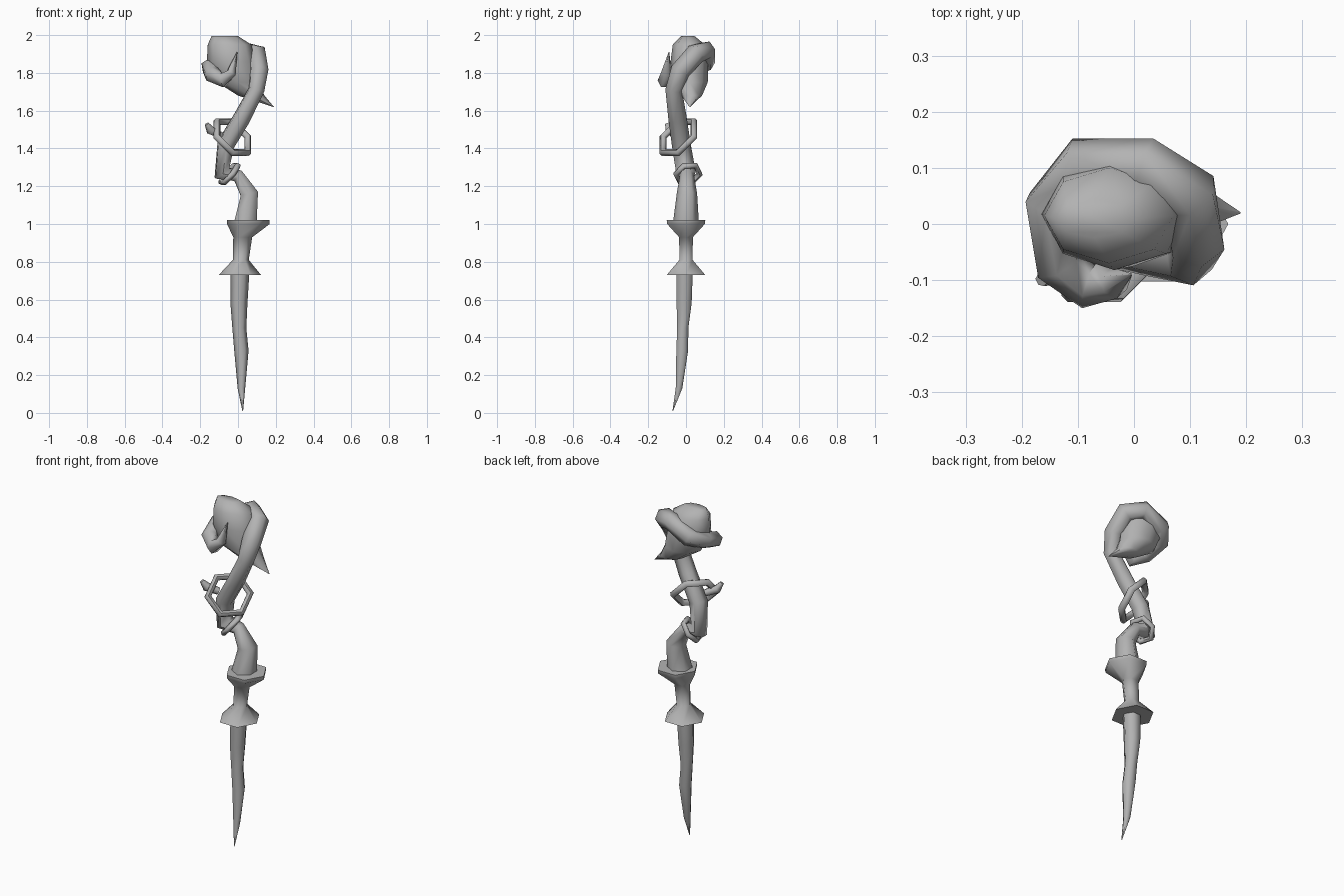
import bpy, bmesh, math
from mathutils import Vector

if "Cube" in bpy.data.objects:
    bpy.data.objects.remove(bpy.data.objects["Cube"])

grey = bpy.data.materials.new("stone_grey")
grey.use_nodes = True
grey.diffuse_color = (0.45, 0.45, 0.45, 1)
grey.node_tree.nodes["Principled BSDF"].inputs["Base Color"].default_value = (0.45, 0.45, 0.45, 1)


def finish(bm, name, angle=65):
    bmesh.ops.recalc_face_normals(bm, faces=bm.faces)
    mesh = bpy.data.meshes.new(name)
    bm.to_mesh(mesh)
    bm.free()
    ob = bpy.data.objects.new(name, mesh)
    bpy.context.collection.objects.link(ob)
    mesh.materials.append(grey)
    bpy.ops.object.select_all(action='DESELECT')
    ob.select_set(True)
    bpy.context.view_layer.objects.active = ob
    bpy.ops.object.shade_smooth_by_angle(angle=math.radians(angle))
    return ob


def skin(bm, rings, closed=False):
    """Join successive vertex rings, and cap the ends of an open tube."""
    n = len(rings[0])
    pairs = list(zip(rings, rings[1:])) + ([(rings[-1], rings[0])] if closed else [])
    for a, b in pairs:
        for i in range(n):
            j = (i + 1) % n
            bm.faces.new((a[i], a[j], b[j], b[i]))
    if not closed:
        bm.faces.new(rings[0])
        bm.faces.new(rings[-1])


def stack(name, sections, sides=6, turn=0.0):
    """Level sections given as (x, y, z, x radius, y radius)."""
    bm = bmesh.new()
    angles = [math.tau * i / sides + turn for i in range(sides)]
    skin(bm, [[bm.verts.new((x + rx * math.cos(a), y + ry * math.sin(a), z)) for a in angles]
              for x, y, z, rx, ry in sections])
    return finish(bm, name)


def sweep(name, path, sides=6, closed=False):
    """Tube along (x, y, z, radius) points, with a carried frame."""
    bm = bmesh.new()
    pts = [Vector(p[:3]) for p in path]
    n, side, rings = len(pts), Vector((0, 1, 0)), []
    for k, p in enumerate(pts):
        before = pts[(k - 1) % n] if closed or k else p
        after = pts[(k + 1) % n] if closed or k < n - 1 else p
        t = ((after - p).normalized() + (p - before).normalized()).normalized()
        side = (side - t * side.dot(t)).normalized()
        up = t.cross(side)
        rings.append([bm.verts.new(p + path[k][3] * (side * math.cos(a) + up * math.sin(a)))
                      for a in [math.tau * i / sides for i in range(sides)]])
    skin(bm, rings, closed)
    return finish(bm, name)


def loop(name, centre, normal, radius, thick):
    """Six-cornered ring facing along the normal."""
    nrm = Vector(normal).normalized()
    u = (Vector((0, 0, 1)) - nrm * nrm.z).normalized()
    v = nrm.cross(u)
    path = []
    for i in range(6):
        a = math.tau * (i + 0.5) / 6
        p = Vector(centre) + radius * (u * math.cos(a) + v * math.sin(a))
        path.append((*p, thick))
    return sweep(name, path, closed=True)


# Slightly crooked spike at the foot
stack("lower_spike", [
    (0.025, -0.07, 0.01, 0.002, 0.002), (0.018, -0.037, 0.13, 0.02, 0.02),
    (0.018, -0.02, 0.33, 0.038, 0.036), (0.007, -0.017, 0.45, 0.037, 0.034),
    (0.005, -0.01, 0.58, 0.045, 0.046), (0.01, -0.007, 0.74, 0.05, 0.049)])

# Waisted grip with two flanges
stack("grip", [
    (0.01, 0, 0.73, 0.112, 0.118), (0.015, 0, 0.81, 0.042, 0.04),
    (0.025, 0, 0.93, 0.05, 0.042), (0.055, 0, 1.0, 0.113, 0.115),
    (0.055, 0, 1.02, 0.113, 0.118)])

# Bent stem running up into a claw that wraps the head
sweep("stem_and_claw", [
    (0.04, 0, 1.01, 0.068), (0.06, 0.005, 1.16, 0.054), (0.0, 0.005, 1.255, 0.038),
    (-0.085, 0, 1.27, 0.052), (-0.065, -0.025, 1.42, 0.05), (0.02, -0.045, 1.56, 0.049),
    (0.098, -0.065, 1.71, 0.045), (0.11, -0.03, 1.81, 0.054), (0.10, 0.05, 1.90, 0.055),
    (0.02, 0.105, 1.92, 0.05), (-0.09, 0.105, 1.86, 0.052), (-0.15, 0.035, 1.83, 0.048),
    (-0.135, -0.07, 1.79, 0.045), (-0.08, -0.11, 1.76, 0.042), (-0.035, -0.105, 1.8, 0.028),
    (-0.005, -0.09, 1.91, 0.002)])

# Leaning gem held by the claw
stack("gem", [
    (-0.07, 0.01, 1.995, 0.07, 0.035), (-0.045, 0.015, 1.95, 0.115, 0.085),
    (-0.035, 0.018, 1.86, 0.13, 0.1), (0.0, 0.02, 1.75, 0.11, 0.095),
    (0.07, 0.03, 1.68, 0.07, 0.055), (0.188, 0.02, 1.62, 0.002, 0.002)], sides=8)

# Tendrils curled round the stem
loop("large_tendril", (-0.03, -0.04, 1.46), (1, -1, 1), 0.115, 0.02)
loop("small_tendril", (-0.045, 0.01, 1.265), (0.7, 0.2, -0.6), 0.065, 0.016)
sweep("tendril_end", [(-0.09, -0.05, 1.47, 0.02), (-0.145, -0.085, 1.495, 0.025),
                      (-0.165, -0.1, 1.53, 0.012)])
